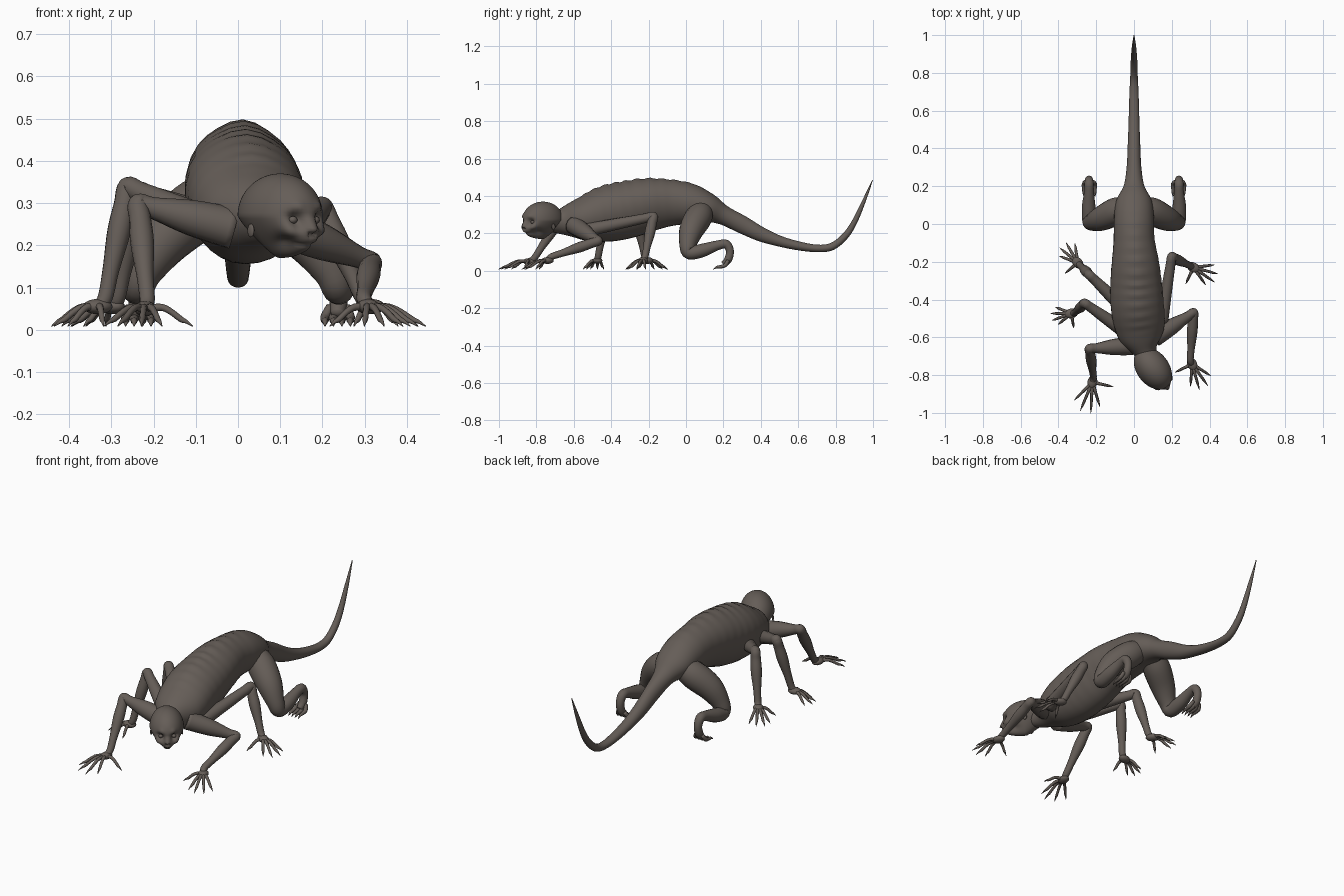
import bpy, bmesh, math
from mathutils import Vector, Matrix

if "Cube" in bpy.data.objects:
    bpy.data.objects.remove(bpy.data.objects["Cube"])

# One skin colour for the whole creature
skin = bpy.data.materials.new("grey_brown_skin")
skin.use_nodes = True
colour = (0.13, 0.11, 0.096, 1)
skin.diffuse_color = colour
bsdf = skin.node_tree.nodes["Principled BSDF"]
bsdf.inputs["Base Color"].default_value = colour
bsdf.inputs["Roughness"].default_value = 0.8


def finish(bm, name):
    bmesh.ops.recalc_face_normals(bm, faces=bm.faces)
    mesh = bpy.data.meshes.new(name)
    bm.to_mesh(mesh)
    bm.free()
    mesh.materials.append(skin)
    for poly in mesh.polygons:
        poly.use_smooth = True
    obj = bpy.data.objects.new(name, mesh)
    bpy.context.collection.objects.link(obj)
    return obj


def spline(rows, steps):
    """Smooth curve through rows of any width."""
    rows = [Vector(r) for r in rows]
    out = []
    for i in range(len(rows) - 1):
        b, c = rows[i], rows[i + 1]
        a, d = rows[max(i - 1, 0)], rows[min(i + 2, len(rows) - 1)]
        for s in range(steps):
            t = s / steps
            m, n = (c - a) / 2, (d - b) / 2
            out.append(b + m * t + (3 * (c - b) - 2 * m - n) * t * t
                       + (2 * (b - c) + m + n) * t ** 3)
    return out + [rows[-1]]


def tube(bm, rows, steps=5, sides=12, side=None, detail=None):
    """Loft rows of x, y, z, half width, half height."""
    rows = [tuple(r) if len(r) == 5 else (*r, r[3]) for r in rows]
    curve = spline(rows, steps)
    spots = [Vector(p[:3]) for p in curve]
    rings = []
    for i, p in enumerate(curve):
        t = (spots[min(i + 1, len(spots) - 1)] - spots[max(i - 1, 0)]).normalized()
        side = side or t.orthogonal()
        side = (side - t * side.dot(t)).normalized()
        up = side.cross(t)
        ring = []
        for k in range(sides):
            a = math.tau * k / sides
            u, v = max(p[3], 0.001) * math.cos(a), max(p[4], 0.001) * math.sin(a)
            if detail:
                u, v = detail(u, v, a, p[1])
            ring.append(bm.verts.new(spots[i] + side * u + up * v))
        rings.append(ring)
    for r, q in zip(rings, rings[1:]):
        for k in range(sides):
            j = (k + 1) % sides
            bm.faces.new((r[k], r[j], q[j], q[k]))
    bm.faces.new(rings[0])
    bm.faces.new(rings[-1])


def ball(bm, centre, size, turn=0):
    m = Matrix.Translation(centre) @ Matrix.Rotation(turn, 4, "Z") @ Matrix.Diagonal((*size, 1))
    bmesh.ops.create_uvsphere(bm, u_segments=16, v_segments=10, radius=1, matrix=m)


# Torso and tail: one loft, wider towards the back, with a knobbly spine and faint ribs
def spine_and_ribs(u, v, a, y):
    if -0.62 < y < 0.08:
        fade = math.sin(math.pi * (y + 0.62) / 0.7)
        wave = math.cos(math.tau * y / 0.058)
        v += max(0, math.sin(a)) ** 14 * fade * (0.01 + 0.004 * wave)
        u *= 1 + fade * (0.15 * math.sin(a) + 0.005 * wave)
    return u, v


torso = [  # x, y, top, bottom, half width
    (0.09, -0.73, 0.31, 0.21, 0.045), (0.06, -0.67, 0.33, 0.195, 0.065),
    (0.04, -0.6, 0.37, 0.175, 0.115), (0.028, -0.52, 0.41, 0.155, 0.136),
    (0.016, -0.42, 0.45, 0.155, 0.14), (0.01, -0.31, 0.472, 0.175, 0.135),
    (0.006, -0.2, 0.487, 0.21, 0.124), (0, -0.08, 0.482, 0.24, 0.108),
    (0, 0.03, 0.462, 0.25, 0.106), (0, 0.12, 0.413, 0.255, 0.095),
    (0, 0.2, 0.35, 0.245, 0.055), (0, 0.3, 0.295, 0.2, 0.039),
    (0, 0.4, 0.235, 0.157, 0.034), (0, 0.5, 0.188, 0.13, 0.03),
    (0, 0.6, 0.158, 0.11, 0.027), (0, 0.7, 0.14, 0.1, 0.024)]
rows = [(x, y, (t + b) / 2, w, (t - b) / 2) for x, y, t, b, w in torso]
rows += [(0, 0.78, 0.13, 0.02), (0, 0.85, 0.185, 0.018), (0, 0.9, 0.26, 0.015),
         (0, 0.95, 0.37, 0.01), (0, 0.998, 0.487, 0.002)]
bm = bmesh.new()
tube(bm, rows, 8, 28, Vector((1, 0, 0)), spine_and_ribs)
finish(bm, "torso_and_tail")


# Skull-like head, shaped from a sphere facing -y and then turned
def dent(p, spot, size, depth):
    return depth * math.exp(-((p - Vector(spot)).length / size) ** 2)


bm = bmesh.new()
bmesh.ops.create_uvsphere(bm, u_segments=64, v_segments=44, radius=1)
for v in bm.verts:
    p = v.co.copy()
    low = max(0, -p.z)
    push = 0
    for s in (-1, 1):
        push -= dent(p, (s * 0.42, -0.9, -0.1), 0.19, 0.26)     # eye sockets
        push += dent(p, (s * 0.36, -0.9, 0.18), 0.15, 0.06)     # brows
        push += dent(p, (s * 0.66, -0.66, -0.36), 0.17, 0.1)    # cheekbones
        push -= dent(p, (s * 0.6, -0.42, -0.68), 0.24, 0.14)    # hollow cheeks
        push -= dent(p, (s * 0.08, -0.88, -0.46), 0.08, 0.13)   # nostrils
    push += dent(p, (0, -0.93, -0.33), 0.13, 0.06)              # nose bridge
    if p.y < -0.3 and abs(p.x) < 0.42:
        push -= 0.05 * math.exp(-((p.z + 0.7) / 0.045) ** 2)    # mouth
    p *= 1 + push
    back = max(0, p.y)
    v.co = (p.x * 0.086 * (1 - 0.42 * low),
            p.y * 0.123 * (1 + (0.46 * low if p.y < 0 else -0.25 * low)),
            p.z * 0.1 * (1 - (0.4 * back if p.z < 0 else 0)))
for s in (-1, 1):
    ball(bm, (s * 0.033, -0.094, -0.01), (0.011, 0.01, 0.009))
    ball(bm, (s * 0.078, 0.012, -0.035), (0.005, 0.012, 0.016))
head = finish(bm, "head")
head.location = (0.1, -0.765, 0.27)
head.rotation_euler = (0, 0, math.radians(37))


# Arms with muscled segments, flat palms and clawed fingers
def arm(name, shoulder, elbow, wrist, heading, thumb_side, thick, reach):
    bm = bmesh.new()
    s, e, w = Vector(shoulder), Vector(elbow), Vector(wrist)
    angle = math.radians(heading)
    ahead = Vector((math.cos(angle), math.sin(angle), 0))
    palm = w + ahead * 0.025 * reach - Vector((0, 0, 0.02))
    path = [(s, thick), (s.lerp(e, 0.45), thick * 0.85), (s.lerp(e, 0.85), 0.026),
            (e, 0.025), (e.lerp(w, 0.15), 0.026), (e.lerp(w, 0.4), 0.028),
            (e.lerp(w, 0.75), 0.02), (w, 0.018), (palm, 0.016)]
    tube(bm, [(*p, r) for p, r in path], 5, 14)
    ball(bm, e, (0.025, 0.025, 0.025))
    ball(bm, palm, (0.036, 0.026, 0.018), angle)
    for turn, length in ((-34, 0.115), (-12, 0.14), (8, 0.14), (28, 0.115), (88, 0.095)):
        a = angle + math.radians(turn * thumb_side)
        d = Vector((math.cos(a), math.sin(a), 0))
        root = palm + d * 0.012

        def joint(f, z, r):
            q = root + d * length * reach * f
            return (q.x, q.y, z, r)
        tube(bm, [joint(0, palm.z, 0.01), joint(0.28, 0.053, 0.0085),
                  joint(0.5, 0.042, 0.0075), joint(0.72, 0.025, 0.007),
                  joint(0.85, 0.019, 0.0045), joint(1, 0.008, 0.001)], 3, 8)
    finish(bm, name)


arm("right_front_arm", (-0.01, -0.645, 0.24), (-0.235, -0.66, 0.297), (-0.215, -0.81, 0.07), -101, 1, 0.05, 1.1)
arm("right_middle_arm", (-0.06, -0.56, 0.25), (-0.26, -0.42, 0.337), (-0.315, -0.47, 0.075), 192, 1, 0.038, 0.7)
arm("right_rear_arm", (-0.06, -0.44, 0.26), (-0.235, -0.27, 0.325), (-0.285, -0.22, 0.075), 132, 1, 0.038, 0.8)
arm("left_front_arm", (0.11, -0.6, 0.245), (0.315, -0.47, 0.16), (0.298, -0.72, 0.075), -66, -1, 0.05, 0.93)
arm("left_middle_arm", (0.145, -0.52, 0.22), (0.2, -0.175, 0.29), (0.295, -0.22, 0.075), -27, -1, 0.036, 0.88)

# Hind legs, folded, with the feet curled under
leg = [(0.02, 0.095, 0.335, 0.05), (0.09, 0.07, 0.29, 0.072), (0.17, 0.03, 0.22, 0.066),
       (0.222, 0.01, 0.14, 0.046), (0.237, 0.02, 0.097, 0.037), (0.24, 0.09, 0.11, 0.036),
       (0.238, 0.17, 0.137, 0.026), (0.238, 0.215, 0.142, 0.024), (0.238, 0.235, 0.105, 0.021),
       (0.238, 0.225, 0.06, 0.021), (0.236, 0.2, 0.035, 0.016)]
for s, label in ((1, "left"), (-1, "right")):
    bm = bmesh.new()
    tube(bm, [(s * x, y, z, r) for x, y, z, r in leg], 5, 18)
    for k in range(4):
        x = s * (0.238 + (k - 1.5) * 0.013)
        far = s * (0.236 + (k - 1.5) * 0.02)
        tube(bm, [(x, 0.225, 0.055, 0.01), (far, 0.21, 0.03, 0.011),
                  (far, 0.185, 0.022, 0.009), (far, 0.165, 0.02, 0.007),
                  (far, 0.145, 0.008, 0.001)], 3, 8)
    finish(bm, label + "_hind_leg")
